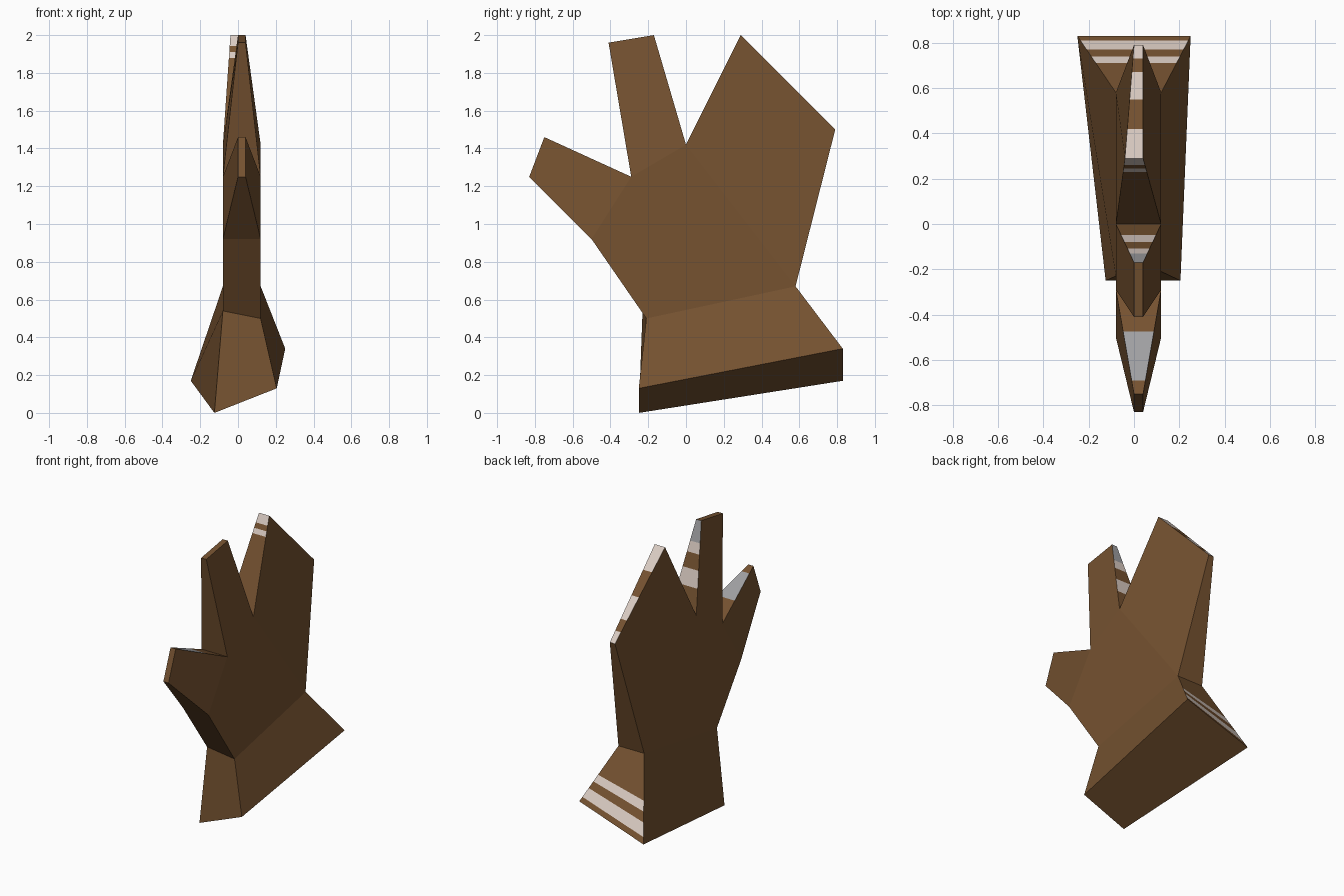
import bpy
from mathutils import Vector

if "Cube" in bpy.data.objects:
    bpy.data.objects.remove(bpy.data.objects["Cube"])


def material(name, rgb):
    m = bpy.data.materials.new(name)
    m.diffuse_color = (*rgb, 1.0)
    m.use_nodes = True
    m.node_tree.nodes["Principled BSDF"].inputs["Base Color"].default_value = m.diffuse_color
    return m


MATS = [material("brown", (0.18, 0.085, 0.03)),
        material("pale_bone", (0.70, 0.60, 0.54)),
        material("grey", (0.35, 0.35, 0.36))]
BROWN, PALE, GREY = 0, 1, 2


def pair(y, z, x_left=-0.08, x_right=0.12):
    """Right and left surface point of one outline corner."""
    return Vector((x_right, y, z)), Vector((x_left, y, z))


def tip(y, z, x_left=0.0):
    return pair(y, z, x_left, 0.04)


P = {
    # twisted base corners
    "base_front": (Vector((0.205, -0.25, 0.13)), Vector((-0.125, -0.25, 0.0))),
    "base_back": (Vector((0.25, 0.83, 0.34)), Vector((-0.25, 0.83, 0.17))),
    # wrist
    "wrist_front": (Vector((0.12, -0.21, 0.50)), Vector((-0.08, -0.23, 0.54))),
    "wrist_back": pair(0.58, 0.67),
    # palm and prongs
    "elbow": pair(-0.50, 0.92),
    "notch_1": pair(-0.29, 1.25),
    "notch_2": pair(0.0, 1.42),
    "low_a": tip(-0.83, 1.25), "low_b": tip(-0.75, 1.46),
    "mid_a": tip(-0.41, 1.96), "mid_b": tip(-0.17, 2.0),
    "top_a": tip(0.29, 2.0, -0.04), "top_b": tip(0.79, 1.5),
}


def build(name, panels, outline, bands):
    """Mirrored side panels joined by rim strips; bands = {corner: [(end, colour)]}."""
    verts, faces, colours = [], [], []

    def face(points, colour=BROWN):
        ids = []
        for p in points:
            key = tuple(round(c, 5) for c in p)
            if key not in verts:
                verts.append(key)
            ids.append(verts.index(key))
        faces.append(ids)
        colours.append(colour)

    for names in panels:
        face([P[n][0] for n in names])
        face([P[n][1] for n in reversed(names)])
    for a, b in zip(outline, outline[1:]):
        (ra, la), (rb, lb) = P[a], P[b]
        start = 0.0
        for end, colour in bands.get(a, [(1.0, BROWN)]):
            face([ra.lerp(rb, start), la.lerp(lb, start),
                  la.lerp(lb, end), ra.lerp(rb, end)], colour)
            start = end
    mesh = bpy.data.meshes.new(name)
    mesh.from_pydata(verts, [], faces)
    for m in MATS:
        mesh.materials.append(m)
    for poly, colour in zip(mesh.polygons, colours):
        poly.material_index = colour
    mesh.update()
    bpy.context.collection.objects.link(bpy.data.objects.new(name, mesh))


# flared base with two pale bands on its back
build("flared_base",
      [["base_front", "base_back", "wrist_back", "wrist_front"]],
      ["wrist_front", "base_front", "base_back", "wrist_back"],
      {"base_back": [(0.08, BROWN), (0.24, PALE), (0.36, BROWN),
                     (0.48, PALE), (1.0, BROWN)]})

# flat palm with three tapering prongs and banded rims
build("palm_and_prongs",
      [["wrist_front", "wrist_back", "notch_2", "notch_1", "elbow"],
       ["elbow", "notch_1", "low_b", "low_a"],
       ["notch_1", "notch_2", "mid_b", "mid_a"],
       ["notch_2", "wrist_back", "top_b", "top_a"]],
      ["wrist_back", "top_b", "top_a", "notch_2", "mid_b", "mid_a",
       "notch_1", "low_b", "low_a", "elbow", "wrist_front"],
      {"top_b": [(0.12, PALE), (0.24, BROWN), (0.48, PALE),
                 (0.74, BROWN), (1.0, PALE)],
       "top_a": [(0.10, PALE), (0.155, BROWN), (0.21, PALE), (1.0, BROWN)],
       "notch_2": [(0.28, BROWN), (0.47, PALE), (0.64, BROWN),
                   (0.76, PALE), (1.0, GREY)],
       "notch_1": [(0.40, BROWN), (0.87, GREY), (1.0, BROWN)]})
